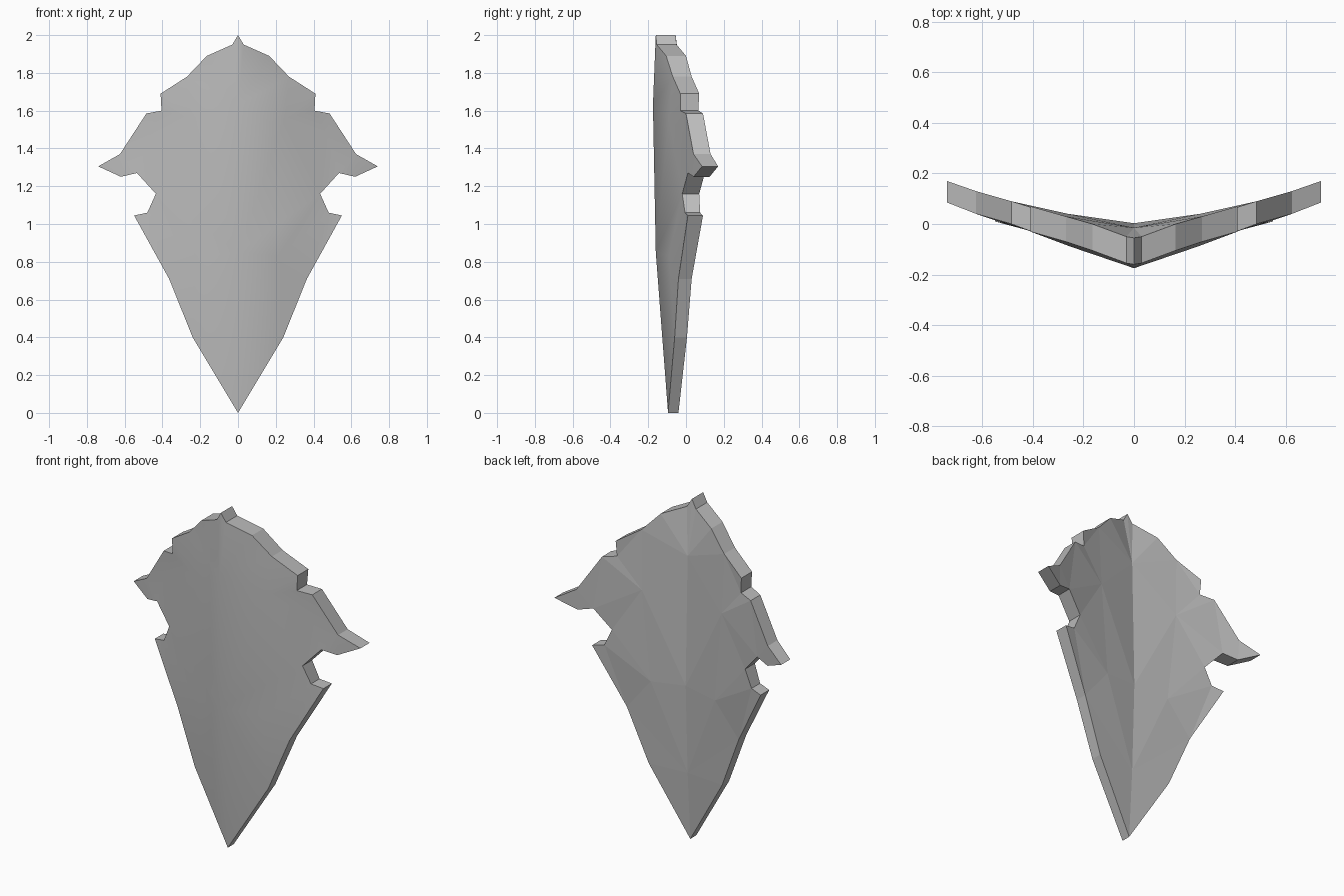
import bpy, bmesh
from mathutils import Vector
from mathutils.geometry import delaunay_2d_cdt

cube = bpy.data.objects.get("Cube")
if cube:
    bpy.data.objects.remove(cube)

# Half outline from crown to point: x, z, front depth, back depth
OUTLINE = [
    (0, 2, -.16, -.055), (.03, 1.95, -.155, -.05), (.165, 1.89, -.105, 0),
    (.27, 1.78, -.07, .03), (.41, 1.69, -.03, .07), (.405, 1.6, -.03, .065),
    (.485, 1.585, 0, .09), (.625, 1.37, .04, .13), (.74, 1.305, .085, .17),
    (.62, 1.25, .04, .125), (.535, 1.27, .01, .1), (.435, 1.16, -.02, .07),
    (.48, 1.06, -.005, .075), (.55, 1.045, .01, .09), (.365, .71, -.04, .03),
    (.24, .4, -.06, .005), (0, 0, -.095, -.04),
]
# Centre line points (rising) and inner points: x, depth, z
FRONT_MID = [(0, -.16, .85), (0, -.175, 1.63)]
FRONT_INNER = [(.25, -.09, 1.56), (.475, 0, 1.46), (.22, -.09, .83)]
BACK_MID = [(0, -.015, .4), (0, .003, .92), (0, -.015, 1.68)]
BACK_INNER = [(.26, .04, 1.43), (.21, .03, .9)]


def add_side(bm, rim, mid, inner, ridges, front):
    """Triangulate one side of the half shield between its rim and centre line."""
    loop = rim + [bm.verts.new(p) for p in mid]
    verts = loop + [bm.verts.new(p) for p in inner]
    n = len(loop)
    edges = [(i, (i + 1) % n) for i in range(n)] + ridges(len(rim), n)
    flat = [Vector((v.co.x, v.co.z)) for v in verts]
    result = delaunay_2d_cdt(flat, edges, [], 1, 1e-5)
    tris, origin = result[2], result[3]
    for tri in tris:
        face = bm.faces.new([verts[origin[i][0]] for i in tri])
        face.normal_update()
        if (face.normal.y < 0) != front:
            face.normal_flip()
        face.smooth = front


bm = bmesh.new()
front_rim = [bm.verts.new((x, f, z)) for x, z, f, b in OUTLINE]
back_rim = [bm.verts.new((x, b, z)) for x, z, f, b in OUTLINE]

# Smooth front with a brow ridge, faceted back
add_side(bm, front_rim, FRONT_MID, FRONT_INNER,
         lambda r, n: [(r + 1, n), (n, n + 1), (r, n + 2)], True)
add_side(bm, back_rim, BACK_MID, BACK_INNER,
         lambda r, n: [(n, n + 1), (r + 1, n + 1)], False)

# Flat edge band
for i in range(len(OUTLINE) - 1):
    bm.faces.new((front_rim[i], front_rim[i + 1], back_rim[i + 1], back_rim[i]))

# Mirror the half across the centre line
half = bm.verts[:] + bm.edges[:] + bm.faces[:]
bmesh.ops.mirror(bm, geom=half, axis='X', merge_dist=1e-4)
bmesh.ops.recalc_face_normals(bm, faces=bm.faces)

mesh = bpy.data.meshes.new("shield")
bm.to_mesh(mesh)
bm.free()
shield = bpy.data.objects.new("shield", mesh)
bpy.context.collection.objects.link(shield)

# Plain grey metal
grey = bpy.data.materials.new("light_grey")
grey.use_nodes = True
colour = (.5, .5, .5, 1)
grey.diffuse_color = colour
grey.node_tree.nodes["Principled BSDF"].inputs["Base Color"].default_value = colour
mesh.materials.append(grey)
